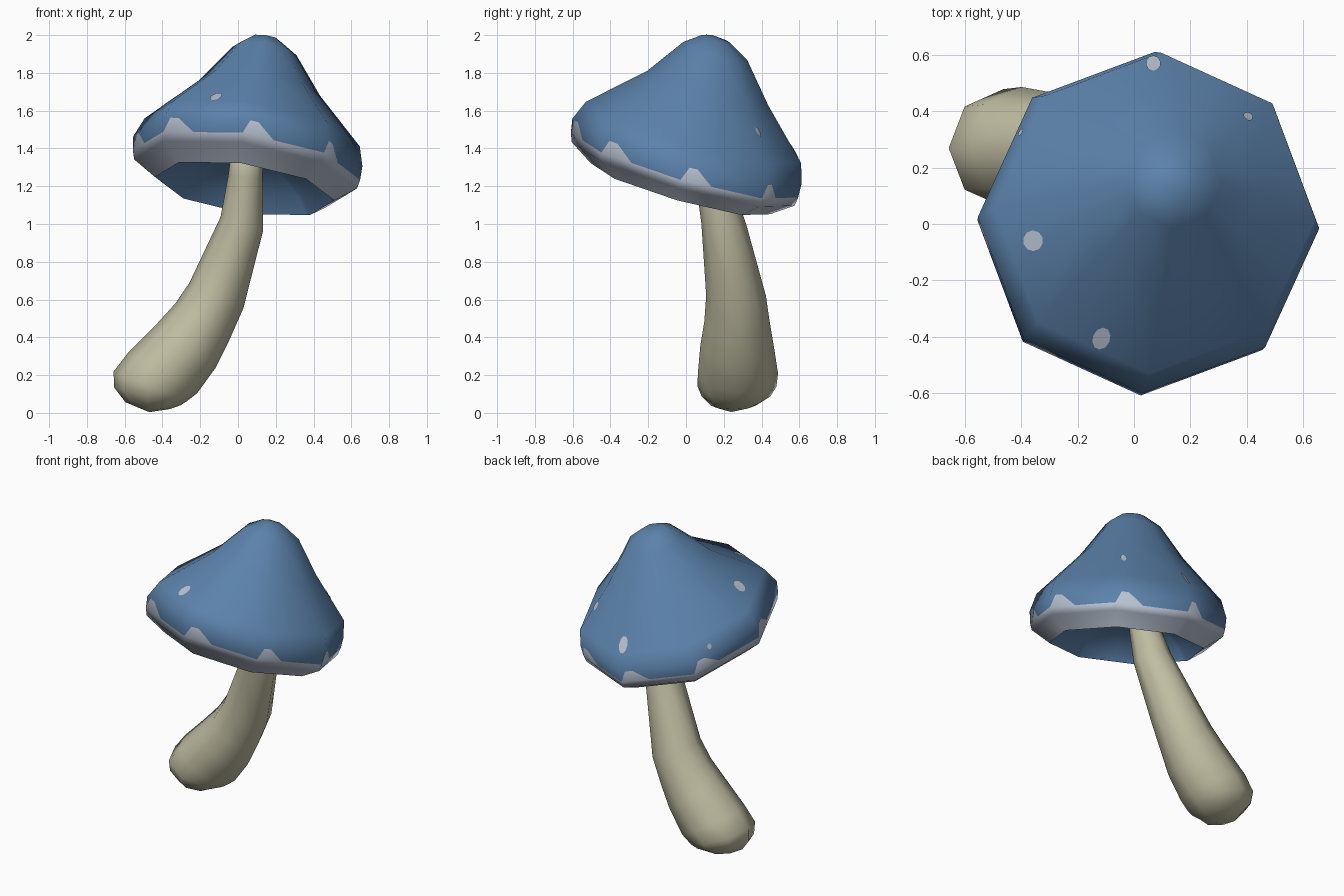
import bpy, math
from mathutils import Vector
from mathutils.bvhtree import BVHTree

if "Cube" in bpy.data.objects:
    bpy.data.objects.remove(bpy.data.objects["Cube"])


def mat(name, rgb):
    m = bpy.data.materials.new(name)
    m.diffuse_color = (*rgb, 1)
    m.use_nodes = True
    m.node_tree.nodes["Principled BSDF"].inputs["Base Color"].default_value = m.diffuse_color
    return m


BLUE = mat("cap blue", (0.105, 0.222, 0.405))
WHITE = mat("pale rim", (0.48, 0.54, 0.64))
CREAM = mat("stem cream", (0.53, 0.51, 0.36))


def make_object(name, verts, faces, mats, idx=None, smooth=True):
    me = bpy.data.meshes.new(name)
    me.from_pydata([tuple(v) for v in verts], [], faces)
    for m in mats:
        me.materials.append(m)
    for i, p in enumerate(me.polygons):
        p.use_smooth = smooth
        if idx:
            p.material_index = idx[i]
    me.update()
    ob = bpy.data.objects.new(name, me)
    bpy.context.collection.objects.link(ob)
    return ob


def loft(rings, bump_band=None, white_from=99):
    """Join rings listed top to bottom; one-point rings are poles.
    In the bump band, a pale trapezoid rises beside each corner."""
    verts, start = [], []
    for r in rings:
        start.append(len(verts))
        verts += r
    n = max(len(r) for r in rings)
    faces, idx = [], []
    for i in range(len(rings) - 1):
        for j in range(n):
            k = (j + 1) % n
            a, b, c, d = (start[i + o] + (q if len(rings[i + o]) > 1 else 0)
                          for o, q in ((0, j), (1, j), (1, k), (0, k)))
            if i == bump_band and j % 4 == 0:
                faces += [(d, b, c), (d, a, b)]
                idx += [1, 0]
            elif i == bump_band and j % 4 == 2:
                faces += [(a, b, c), (a, c, d)]
                idx += [1, 0]
            else:
                faces.append(tuple(dict.fromkeys((a, b, c, d))))
                idx.append(int(i >= white_from or (i == bump_band and j % 4 == 1)))
    return verts, faces, idx


# tilted octagon used by every ring of the cap
SX, SY = -0.14, -0.28
corners = [Vector((math.cos(t), math.sin(t)))
           for t in (math.radians(-2 + 45 * k) for k in range(8))]
columns = [corners[k].lerp(corners[(k + 1) % 8], f)
           for k in range(8) for f in (0, 0.08, 0.18, 0.38)]


def cap_ring(cx, cy, z, r):
    if r == 0:
        return [Vector((cx, cy, z))]
    return [Vector((cx + r * c.x, cy + r * c.y,
                    z + r * (SX * c.x + SY * c.y))) for c in columns]


# cap: centre x, centre y, height, radius
prof = [(0.14, 0.14, 2.0, 0), (0.145, 0.16, 1.98, 0.075),
        (0.14, 0.155, 1.915, 0.17), (0.115, 0.115, 1.72, 0.32),
        (0.075, 0.04, 1.485, 0.57), (0.052, 0.005, 1.385, 0.607),
        (0.045, -0.008, 1.312, 0.602), (0.04, -0.015, 1.265, 0.59),
        (0.035, -0.03, 1.187, 0.475)]
cv, cf, ci = loft([cap_ring(*p) for p in prof], bump_band=5, white_from=6)
cap = make_object("cap", cv, cf, [BLUE, WHITE], ci)

# rounded shading that follows the cap profile across the flat sides
normals = [Vector((0, 0, 1))]
for i in range(1, len(prof)):
    p, q = prof[i - 1], prof[min(i + 1, len(prof) - 1)]
    out, up = p[2] - q[2], q[3] - p[3]
    if i == len(prof) - 1:
        up *= 0.6
    for c in columns:
        nrm = Vector((c.x * out, c.y * out, 0)) + Vector((-SX, -SY, 1)) * up
        normals.append(nrm.normalized())
cap.data.normals_split_custom_set_from_vertices(normals)

# hollow underside of the cap
under = [prof[-1], (0.035, -0.02, 1.265, 0.42),
         (0.04, 0.02, 1.36, 0.25), (0.05, 0.06, 1.39, 0)]
uv, uf, ui = loft([cap_ring(*p) for p in under])
make_object("cap_underside", uv, uf, [BLUE])

# stem: centre x, y, z, radius, lean of the ring (degrees towards +x)
stem_path = [(0.05, 0.11, 1.42, 0, 0), (0.05, 0.11, 1.41, 0.08, 4),
             (0.04, 0.14, 1.25, 0.09, 8), (0.02, 0.20, 1.0, 0.116, 18),
             (-0.115, 0.265, 0.62, 0.155, 25), (-0.19, 0.27, 0.48, 0.17, 35),
             (-0.27, 0.27, 0.36, 0.19, 38), (-0.40, 0.275, 0.21, 0.208, 30),
             (-0.465, 0.27, 0.14, 0.205, 22), (-0.48, 0.265, 0.087, 0.178, 15),
             (-0.48, 0.25, 0.038, 0.115, 9), (-0.47, 0.24, 0.004, 0, 0)]


def stem_ring(x, y, z, r, lean):
    if r == 0:
        return [Vector((x, y, z))]
    u = Vector((math.cos(math.radians(lean)), 0, -math.sin(math.radians(lean))))
    v = Vector((0, 1, 0))
    ts = [math.tau * k / 8 for k in range(8)]
    return [Vector((x, y, z)) + r * 1.02 * (math.cos(t) * u + math.sin(t) * v)
            for t in ts]


sv, sf, si = loft([stem_ring(*p) for p in stem_path])
make_object("stem", sv, sf, [CREAM])

# pale spots: thin patches laid on the cap (position, half width, half length)
tree = BVHTree.FromPolygons(cv, cf)
spots = [((-0.115, -0.405, 1.67), 0.031, 0.045), ((-0.37, -0.06, 1.67), 0.037, 0.043),
         ((0.07, 0.565, 1.38), 0.027, 0.055), ((0.40, 0.37, 1.48), 0.018, 0.03),
         ((-0.435, 0.345, 1.42), 0.015, 0.017)]
pv, pf = [], []
for pos, w, l in spots:
    loc, nrm, _, _ = tree.find_nearest(Vector(pos))
    side = Vector((0, 0, 1)).cross(nrm).normalized()
    slope = nrm.cross(side)
    first = len(pv)
    pts = [loc] + [loc + side * w * math.cos(t) + slope * l * math.sin(t)
                   for t in (math.tau * k / 10 for k in range(10))]
    for p in pts:
        hit, hn, _, _ = tree.find_nearest(p)
        pv.append(hit + hn * 0.004)
    pf += [(first, first + 1 + k, first + 1 + (k + 1) % 10) for k in range(10)]
make_object("cap_spots", pv, pf, [WHITE])
